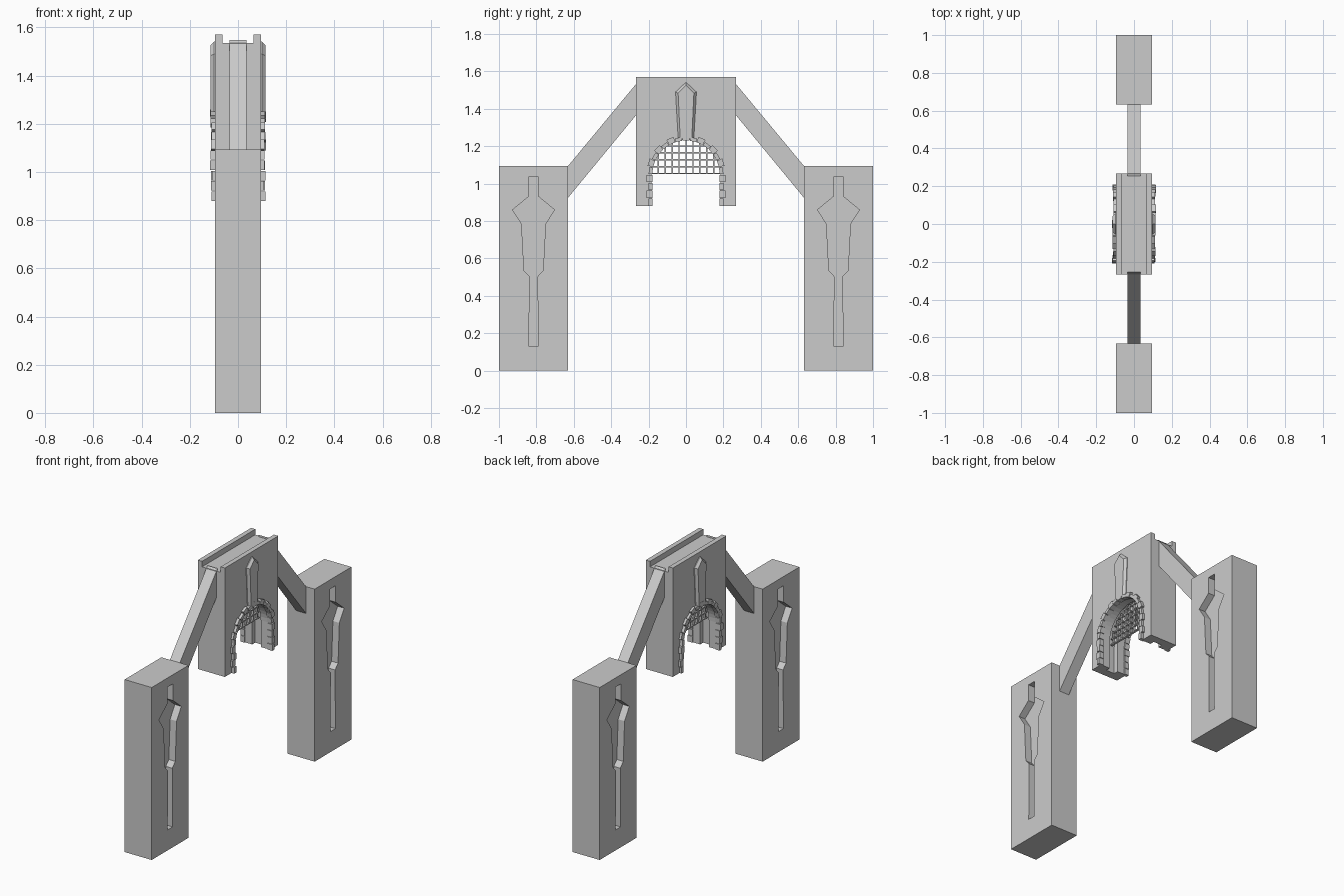
import bpy, bmesh, random
from math import sin, cos, pi, sqrt

if "Cube" in bpy.data.objects:
    bpy.data.objects.remove(bpy.data.objects["Cube"])

random.seed(4)


def finish(name, bm):
    bmesh.ops.recalc_face_normals(bm, faces=bm.faces[:])
    me = bpy.data.meshes.new(name)
    bm.to_mesh(me)
    bm.free()
    ob = bpy.data.objects.new(name, me)
    bpy.context.collection.objects.link(ob)
    return ob


def add_prism(bm, prof, x0, x1, inner=None):
    """Extrude a (y, z) profile from x0 to x1; inner gives another end outline."""
    a = [bm.verts.new((x0, y, z)) for y, z in prof]
    b = [bm.verts.new((x1, y, z)) for y, z in (inner or prof)]
    bm.faces.new(a)
    bm.faces.new(b[::-1])
    n = len(prof)
    for i in range(n):
        j = (i + 1) % n
        bm.faces.new((a[i], b[i], b[j], a[j]))


def prism(name, prof, x0, x1, inner=None):
    bm = bmesh.new()
    add_prism(bm, prof, x0, x1, inner)
    return finish(name, bm)


def rect(y0, y1, z0, z1):
    return [(y0, z0), (y1, z0), (y1, z1), (y0, z1)]


def cut(ob, cutters):
    """Subtract the cutters, bake the result and remove them."""
    for c in cutters:
        c.hide_render = True
        m = ob.modifiers.new("cut", 'BOOLEAN')
        m.operation, m.solver, m.object = 'DIFFERENCE', 'EXACT', c
    dg = bpy.context.evaluated_depsgraph_get()
    me = bpy.data.meshes.new_from_object(ob.evaluated_get(dg))
    ob.modifiers.clear()
    ob.data = me
    for c in cutters:
        bpy.data.objects.remove(c)


SPRING = 1.05    # height where the arch starts to curve
BASE = 0.88      # underside of the gate block


def arch(r, z0, n=24):
    pts = [(r * cos(pi * i / n), SPRING + r * sin(pi * i / n)) for i in range(n + 1)]
    return [(r, z0)] + pts + [(-r, z0)]


# Side pillars with a stepped recess in both broad faces
half = [(0.027, 1.035), (0.027, 0.93), (0.112, 0.86), (0.064, 0.785),
        (0.051, 0.535), (0.021, 0.503), (0.025, 0.13)]
for side, s in (("left", -1), ("right", 1)):
    pillar = prism(side + "_pillar", rect(s * 0.632, s * 1.0, 0, 1.093), -0.095, 0.095)
    c = s * 0.815
    niche = [(c + w, z) for w, z in half] + [(c - w, z) for w, z in reversed(half)]
    cut(pillar, [prism("niche_cutter", niche, f * 0.05, f * 0.15) for f in (-1, 1)])
    # Sloping strut from pillar to gate block
    prism(side + "_strut", [(s * 0.255, 1.547), (s * 0.64, 1.083),
                            (s * 0.64, 0.913), (s * 0.255, 1.38)], -0.035, 0.035)

# Gate block: archway, sliding slot and channel along the top
block = prism("gate_block", rect(-0.267, 0.267, BASE, 1.57), -0.095, 0.095)
cut(block, [prism("arch_cutter", arch(0.185, 0.8), -0.2, 0.2),
            prism("slot_cutter", arch(0.215, 0.79), -0.03, 0.03),
            prism("channel_cutter", rect(-0.4, 0.4, 1.535, 1.7), -0.065, 0.065)])

# Raised arch stones on both faces, slightly uneven
bm = bmesh.new()
for f in (-1, 1):
    for i in range(4):
        for s in (-1, 1):
            z0 = BASE + i * 0.0425
            out = 0.200 + 0.010 * (i % 2)
            add_prism(bm, rect(s * 0.179, s * out, z0, z0 + 0.0395),
                      f * 0.08, f * random.uniform(0.108, 0.116))
    n = 15
    for i in range(n):
        a0, a1 = pi * (i + 0.04) / n, pi * (i + 0.96) / n
        r0, r1 = 0.180, 0.200 + 0.011 * (i % 2)
        ring = [(r * cos(a), SPRING + r * sin(a))
                for r, a in ((r0, a0), (r1, a0), (r1, a1), (r0, a1))]
        add_prism(bm, ring, f * 0.08, f * random.uniform(0.108, 0.116))
finish("arch_stones", bm)

# Pointed bevelled ornament above the arch on both faces
outer = [(-0.042, 1.24), (0.042, 1.24), (0.056, 1.49), (0, 1.542), (-0.056, 1.49)]
inner = [(-0.031, 1.24), (0.031, 1.24), (0.042, 1.483), (0, 1.525), (-0.042, 1.483)]
for side, f in (("back", -1), ("face", 1)):
    prism(side + "_ornament", outer, f * 0.085, f * 0.099)
    prism(side + "_ornament_bevel", outer, f * 0.099, f * 0.114, inner)

# Raised portcullis: square bars trimmed to the arch curve
bm = bmesh.new()
R, t, step = 0.205, 0.0035, 0.037
for i in range(-5, 6):
    y = i * step
    top = SPRING + sqrt(R * R - y * y)
    add_prism(bm, rect(y - t, y + t, SPRING, top), -t * 2, t * 2)
for i in range(6):
    z = SPRING + t + i * step
    w = sqrt(R * R - (z - SPRING) ** 2)
    add_prism(bm, rect(-w, w, z - t, z + t), -t * 2, t * 2)
finish("portcullis", bm)
